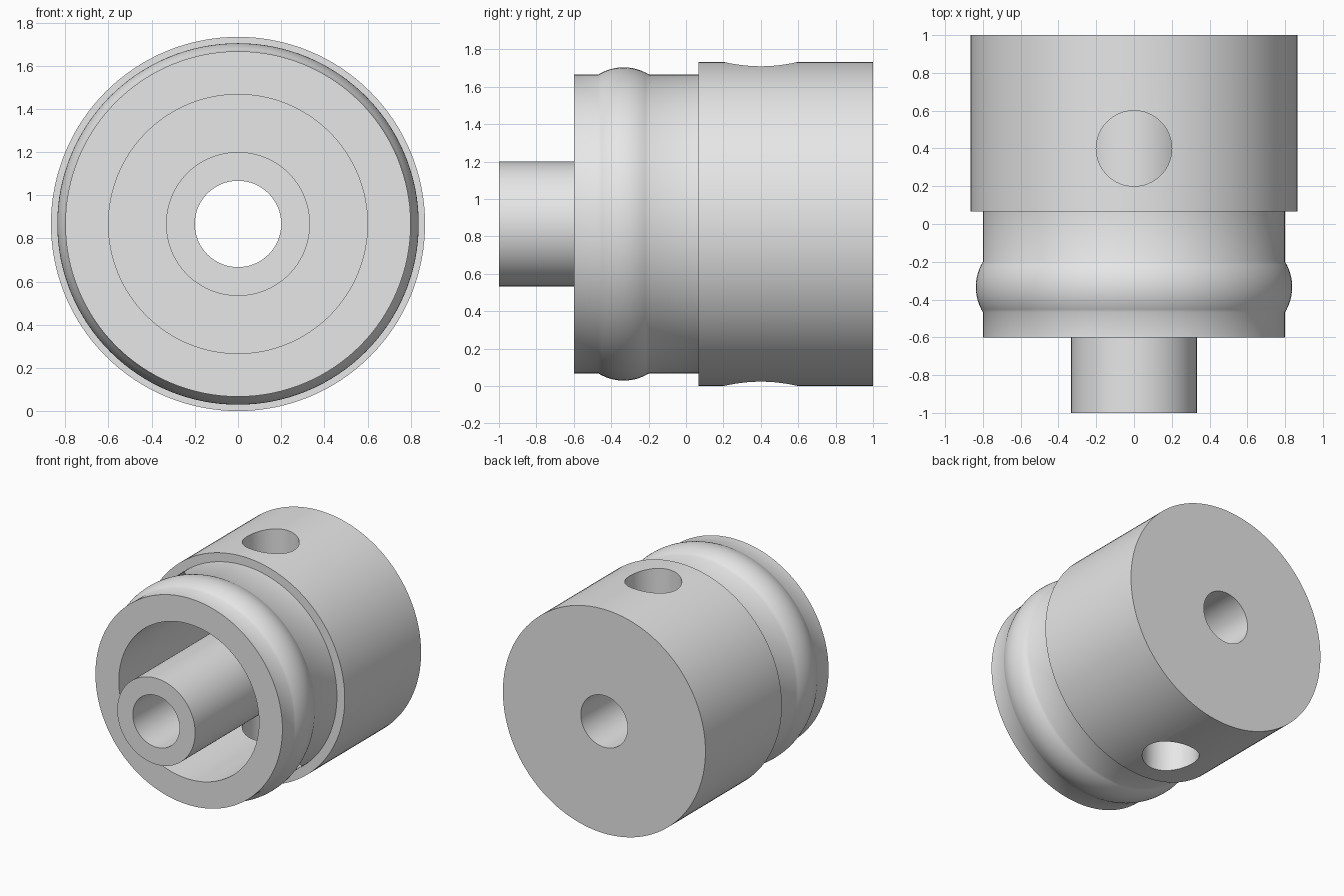
import bpy, bmesh, math
from mathutils import Matrix

if "Cube" in bpy.data.objects:
    bpy.data.objects.remove(bpy.data.objects["Cube"], do_unlink=True)

U = 1 / 15            # base unit: overall length is thirty units
AXIS_Z = 13 * U       # height of the turning axis
SEGMENTS = 128

grey = bpy.data.materials.new("plain grey")
grey.use_nodes = True
grey.diffuse_color = (0.8, 0.8, 0.8, 1)
grey.node_tree.nodes["Principled BSDF"].inputs["Base Color"].default_value = (0.8, 0.8, 0.8, 1)


def add_object(name, bm):
    bmesh.ops.recalc_face_normals(bm, faces=bm.faces)
    mesh = bpy.data.meshes.new(name)
    bm.to_mesh(mesh)
    bm.free()
    mesh.materials.append(grey)
    obj = bpy.data.objects.new(name, mesh)
    bpy.context.collection.objects.link(obj)
    return obj


def lathe(name, profile):
    """Turn a closed (radius, y) profile around the y axis."""
    bm = bmesh.new()
    rings = []
    for i in range(SEGMENTS):
        a = math.tau * i / SEGMENTS
        rings.append([bm.verts.new((r * math.cos(a), y, AXIS_Z + r * math.sin(a)))
                      for r, y in profile])
    n = len(profile)
    for i in range(SEGMENTS):
        a, b = rings[i], rings[(i + 1) % SEGMENTS]
        for j in range(n):
            k = (j + 1) % n
            bm.faces.new((a[j], a[k], b[k], b[j]))
    return add_object(name, bm)


# Rounded ring that swells out of the front sleeve
ring_y, ring_centre, ring_radius = -5 * U, 8.7 * U, 3.86 * U
spread = math.acos((12 * U - ring_centre) / ring_radius)
bulge = []
for i in range(17):
    t = spread * (2 * i / 16 - 1)
    bulge.append((ring_centre + ring_radius * math.cos(t), ring_y + ring_radius * math.sin(t)))

# Body: bore, inner tube, cavity, sleeve with ring, wide rear collar
front = [(3, -15), (5, -15), (5, 10), (9, 10), (9, -9), (12, -9)]
rear = [(12, 1), (13, 1), (13, 15), (3, 15)]
profile = [(r * U, y * U) for r, y in front] + bulge + [(r * U, y * U) for r, y in rear]
body = lathe("housing_body", profile)

# Radial holes through the collar wall, above and below
for side in (1, -1):
    bm = bmesh.new()
    bmesh.ops.create_cone(bm, cap_ends=True, segments=64, radius1=3 * U, radius2=3 * U, depth=8 * U,
                          matrix=Matrix.Translation((0, 6 * U, AXIS_Z + side * 11 * U)))
    cutter = add_object("hole_cutter", bm)
    cutter.hide_render = True
    mod = body.modifiers.new("radial hole", 'BOOLEAN')
    mod.operation = 'DIFFERENCE'
    mod.solver = 'EXACT'
    mod.object = cutter
    bpy.context.view_layer.objects.active = body
    bpy.ops.object.modifier_apply(modifier=mod.name)
    bpy.data.objects.remove(cutter, do_unlink=True)

# Smooth the round walls and keep the rims crisp
bpy.ops.object.select_all(action='DESELECT')
body.select_set(True)
bpy.context.view_layer.objects.active = body
bpy.ops.object.shade_smooth_by_angle(angle=math.radians(40))
